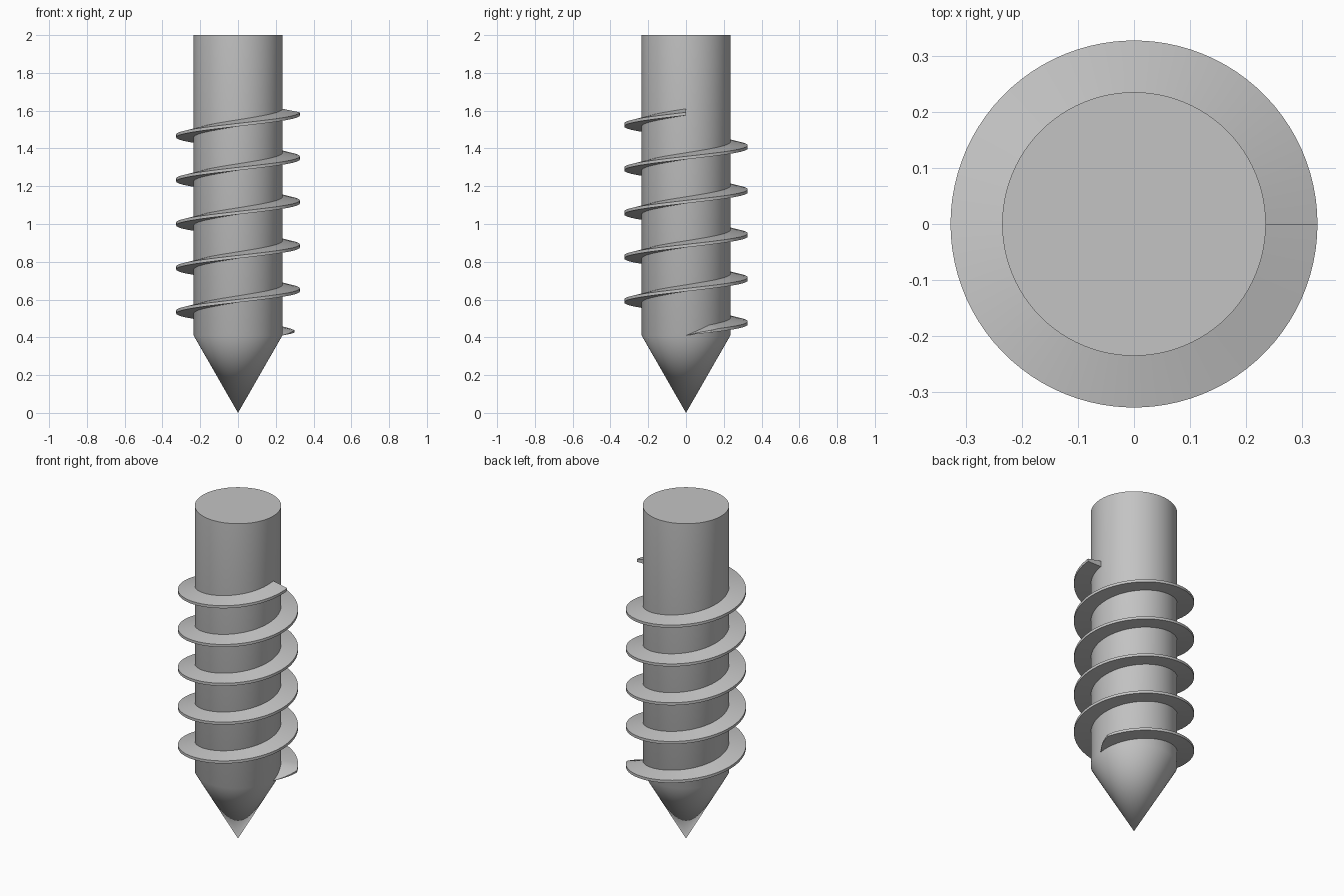
import bpy, bmesh
from math import cos, sin, pi, radians

SHAFT_R, THREAD_R = 0.235, 0.327
SHOULDER_Z, TOP_Z = 0.41, 2.0
PITCH, TURNS, STEPS = 0.233, 5, 90
ROOT_H, TIP_H = 0.036, 0.016

cube = bpy.data.objects.get("Cube")
if cube:
    bpy.data.objects.remove(cube, do_unlink=True)

grey = bpy.data.materials.new("plain_grey")
grey.use_nodes = True
colour = (0.55, 0.55, 0.55, 1)
grey.diffuse_color = colour
grey.node_tree.nodes["Principled BSDF"].inputs["Base Color"].default_value = colour


def finish(bm, name):
    bmesh.ops.recalc_face_normals(bm, faces=bm.faces)
    mesh = bpy.data.meshes.new(name)
    bm.to_mesh(mesh)
    bm.free()
    mesh.materials.append(grey)
    obj = bpy.data.objects.new(name, mesh)
    bpy.context.collection.objects.link(obj)
    bpy.ops.object.select_all(action="DESELECT")
    obj.select_set(True)
    bpy.context.view_layer.objects.active = obj
    bpy.ops.object.shade_smooth_by_angle(angle=radians(30))
    return obj


def ring(bm, radius, z, count=96):
    return [bm.verts.new((radius * cos(2 * pi * i / count),
                          radius * sin(2 * pi * i / count), z)) for i in range(count)]


def bridge(bm, a, b):
    for i in range(len(a)):
        j = (i + 1) % len(a)
        bm.faces.new((a[i], a[j], b[j], b[i]))


# Shaft with conical point
bm = bmesh.new()
low, high = ring(bm, SHAFT_R, SHOULDER_Z), ring(bm, SHAFT_R, TOP_Z)
bridge(bm, low, high)
bm.faces.new(high)
point = bm.verts.new((0, 0, 0))
for i in range(len(low)):
    bm.faces.new((point, low[(i + 1) % len(low)], low[i]))
finish(bm, "pointed_shaft")

# Helical thread: flat underside, sloped top, tapering in at the lower end
bm = bmesh.new()
sections = []
for i in range(TURNS * STEPS + 1):
    angle = 2 * pi * i / STEPS
    z = SHOULDER_Z + PITCH * i / STEPS
    reach = min(1, max(0.02, angle / radians(24)))
    rise = min(1, max(0.02, angle / radians(32)))
    tip = SHAFT_R + (THREAD_R - SHAFT_R) * reach
    inner = SHAFT_R - 0.004
    profile = [(inner, 0), (tip, 0), (tip, TIP_H * rise), (inner, ROOT_H * rise)]
    sections.append([bm.verts.new((r * cos(angle), r * sin(angle), z + h))
                     for r, h in profile])
for a, b in zip(sections, sections[1:]):
    bridge(bm, a, b)
bm.faces.new(sections[0])
bm.faces.new(sections[-1])
finish(bm, "helical_thread")
